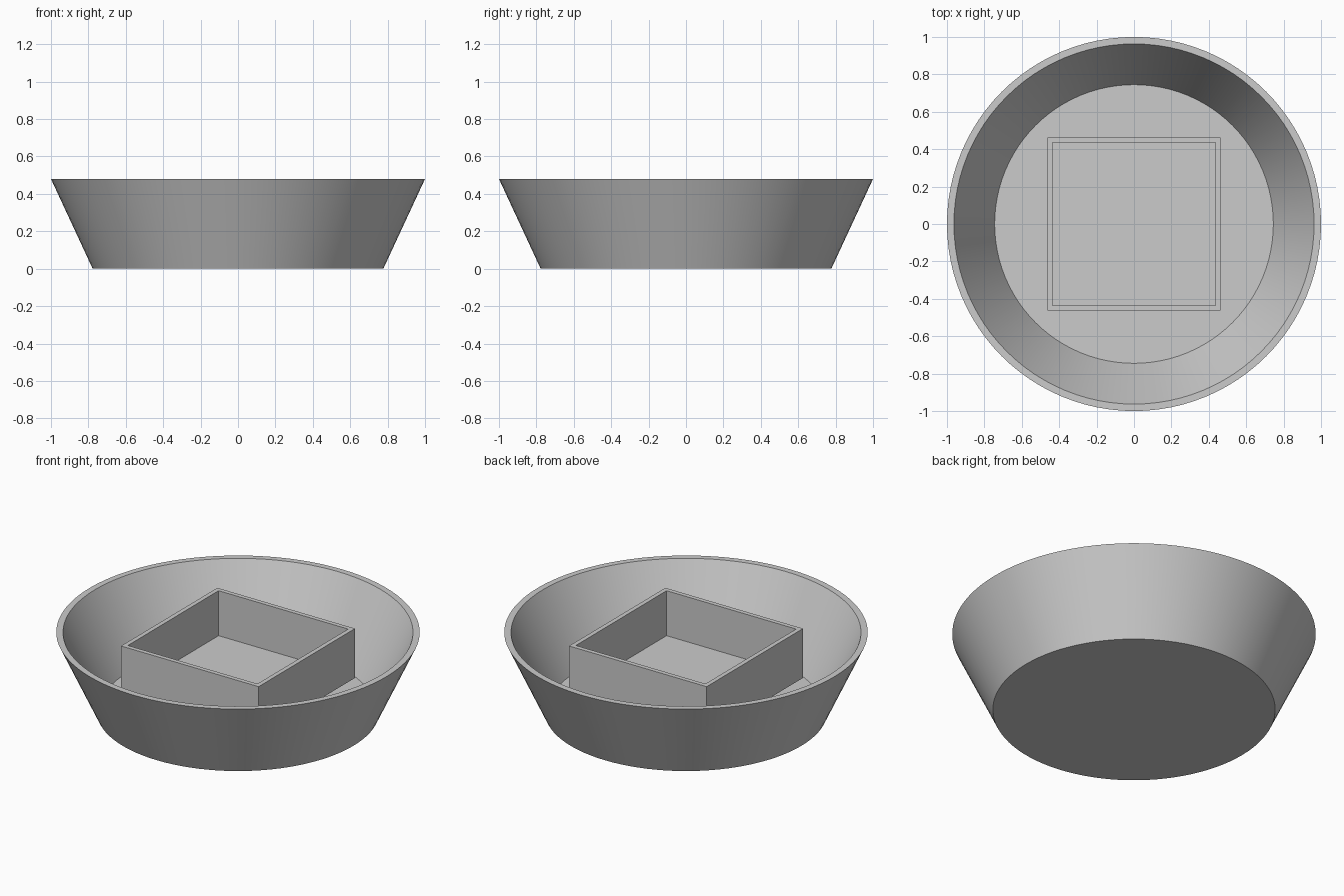
import bpy, bmesh, math

old = bpy.data.objects.get("Cube")
if old:
    bpy.data.objects.remove(old, do_unlink=True)

grey = bpy.data.materials.new("plain grey")
grey.use_nodes = True
COLOUR = (0.6, 0.6, 0.6, 1)
grey.diffuse_color = COLOUR
grey.node_tree.nodes["Principled BSDF"].inputs["Base Color"].default_value = COLOUR


def add_vessel(name, outline, sides, turn=0.0):
    """Closed hollow vessel: rings of (radius, height) from base, over the rim, to inner floor."""
    bm = bmesh.new()
    rings = []
    for radius, z in outline:
        angles = [turn + math.tau * i / sides for i in range(sides)]
        rings.append([bm.verts.new((radius * math.cos(a), radius * math.sin(a), z)) for a in angles])
    for low, high in zip(rings, rings[1:]):
        for i in range(sides):
            j = (i + 1) % sides
            bm.faces.new((low[i], low[j], high[j], high[i]))
    bm.faces.new(rings[0][::-1])
    bm.faces.new(rings[-1])
    mesh = bpy.data.meshes.new(name)
    bm.to_mesh(mesh)
    bm.free()
    mesh.materials.append(grey)
    obj = bpy.data.objects.new(name, mesh)
    bpy.context.collection.objects.link(obj)
    return obj


# Round flared bowl with a thin wall
bowl = add_vessel("bowl", [(0.777, 0), (1, 0.48), (0.963, 0.48), (0.745, 0.035)], 96)
bpy.context.view_layer.objects.active = bowl
bowl.select_set(True)
bpy.ops.object.shade_smooth_by_angle(angle=math.radians(30))

# Square open tray held above the bowl floor
corner = math.sqrt(2)
outer, inner = 0.462 * corner, 0.435 * corner
add_vessel("square_tray", [(outer, 0.15), (outer, 0.45), (inner, 0.45), (inner, 0.177)], 4, math.pi / 4)
